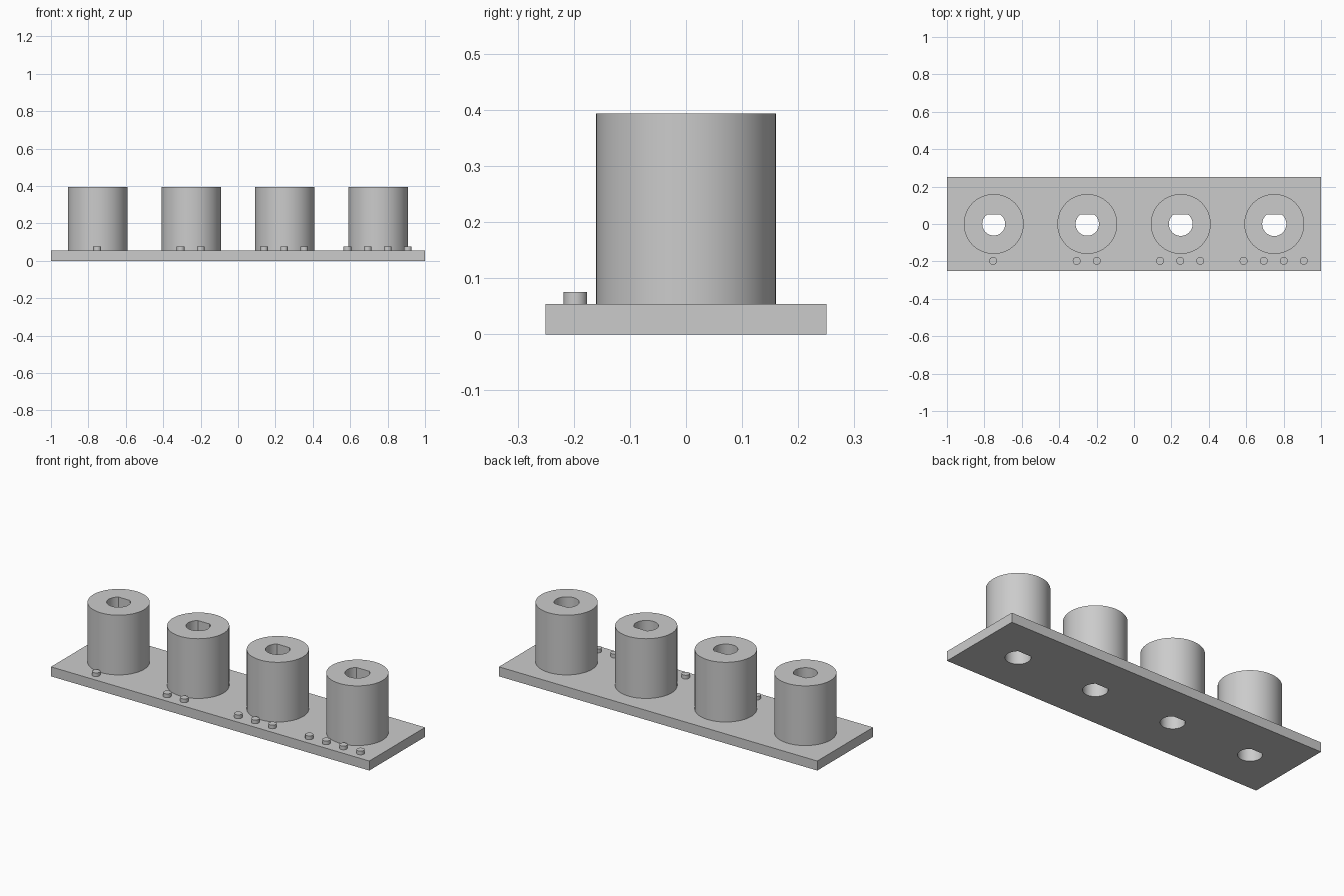
import bpy
import bmesh
import math
from mathutils import Matrix

PLATE_TOP, SLEEVE_TOP, PIN_TOP = 0.054, 0.393, 0.075
CENTRES = [-0.75, -0.25, 0.25, 0.75]
BORES = [0.0615, 0.0625, 0.0635, 0.0645]

cube = bpy.data.objects.get("Cube")
if cube:
    bpy.data.objects.remove(cube, do_unlink=True)

grey = bpy.data.materials.new("plain_grey")
grey.use_nodes = True
colour = (0.6, 0.6, 0.6, 1)
grey.diffuse_color = colour
grey.node_tree.nodes["Principled BSDF"].inputs["Base Color"].default_value = colour


def make_object(name, bm):
    mesh = bpy.data.meshes.new(name)
    bm.to_mesh(mesh)
    bm.free()
    mesh.materials.append(grey)
    obj = bpy.data.objects.new(name, mesh)
    bpy.context.collection.objects.link(obj)
    return obj


def cylinder(name, x, y, bottom, top, radius, sides):
    bm = bmesh.new()
    bmesh.ops.create_cone(bm, cap_ends=True, segments=sides, radius1=radius,
                          radius2=radius, depth=top - bottom,
                          matrix=Matrix.Translation((x, y, (bottom + top) / 2)))
    return make_object(name, bm)


def bore_cutter(x, radius, flat=0.05):
    """D-shaped prism with its flat towards the back."""
    bm = bmesh.new()
    start = math.pi - math.asin(flat / radius)
    sweep = math.pi + 2 * math.asin(flat / radius)
    steps = 48
    outline = [bm.verts.new((x + radius * math.cos(start + sweep * i / steps),
                             radius * math.sin(start + sweep * i / steps), -0.1))
               for i in range(steps + 1)]
    face = bm.faces.new(outline)
    walls = bmesh.ops.extrude_face_region(bm, geom=[face])["geom"]
    bmesh.ops.translate(bm, vec=(0, 0, 0.7),
                        verts=[v for v in walls if isinstance(v, bmesh.types.BMVert)])
    bmesh.ops.recalc_face_normals(bm, faces=bm.faces)
    cutter = make_object("bore_cutter", bm)
    cutter.hide_render = True
    return cutter


def activate(obj):
    bpy.ops.object.select_all(action='DESELECT')
    obj.select_set(True)
    bpy.context.view_layer.objects.active = obj


def cut(obj, cutter):
    activate(obj)
    mod = obj.modifiers.new("bore", 'BOOLEAN')
    mod.operation = 'DIFFERENCE'
    mod.solver = 'EXACT'
    mod.object = cutter
    bpy.ops.object.modifier_apply(modifier=mod.name)


def smooth(obj):
    activate(obj)
    bpy.ops.object.shade_smooth_by_angle(angle=math.radians(30))


# Base plate
bm = bmesh.new()
bmesh.ops.create_cube(bm, size=1, matrix=Matrix.Translation((0, 0, PLATE_TOP / 2))
                      @ Matrix.Diagonal((2, 0.5, PLATE_TOP, 1)))
plate = make_object("base_plate", bm)

for number, (x, bore) in enumerate(zip(CENTRES, BORES), 1):
    # Sleeve with a bore running through the plate
    sleeve = cylinder(f"sleeve_{number}", x, 0, PLATE_TOP, SLEEVE_TOP, 0.16, 96)
    cutter = bore_cutter(x, bore)
    cut(sleeve, cutter)
    cut(plate, cutter)
    bpy.data.objects.remove(cutter, do_unlink=True)
    smooth(sleeve)

    # Counting pins in front of each sleeve
    for i in range(number):
        pin_x = x - 0.003 + 0.1073 * (i - (number - 1) / 2)
        smooth(cylinder(f"pin_{number}_{i + 1}", pin_x, -0.197,
                        PLATE_TOP, PIN_TOP, 0.021, 32))

smooth(plate)
